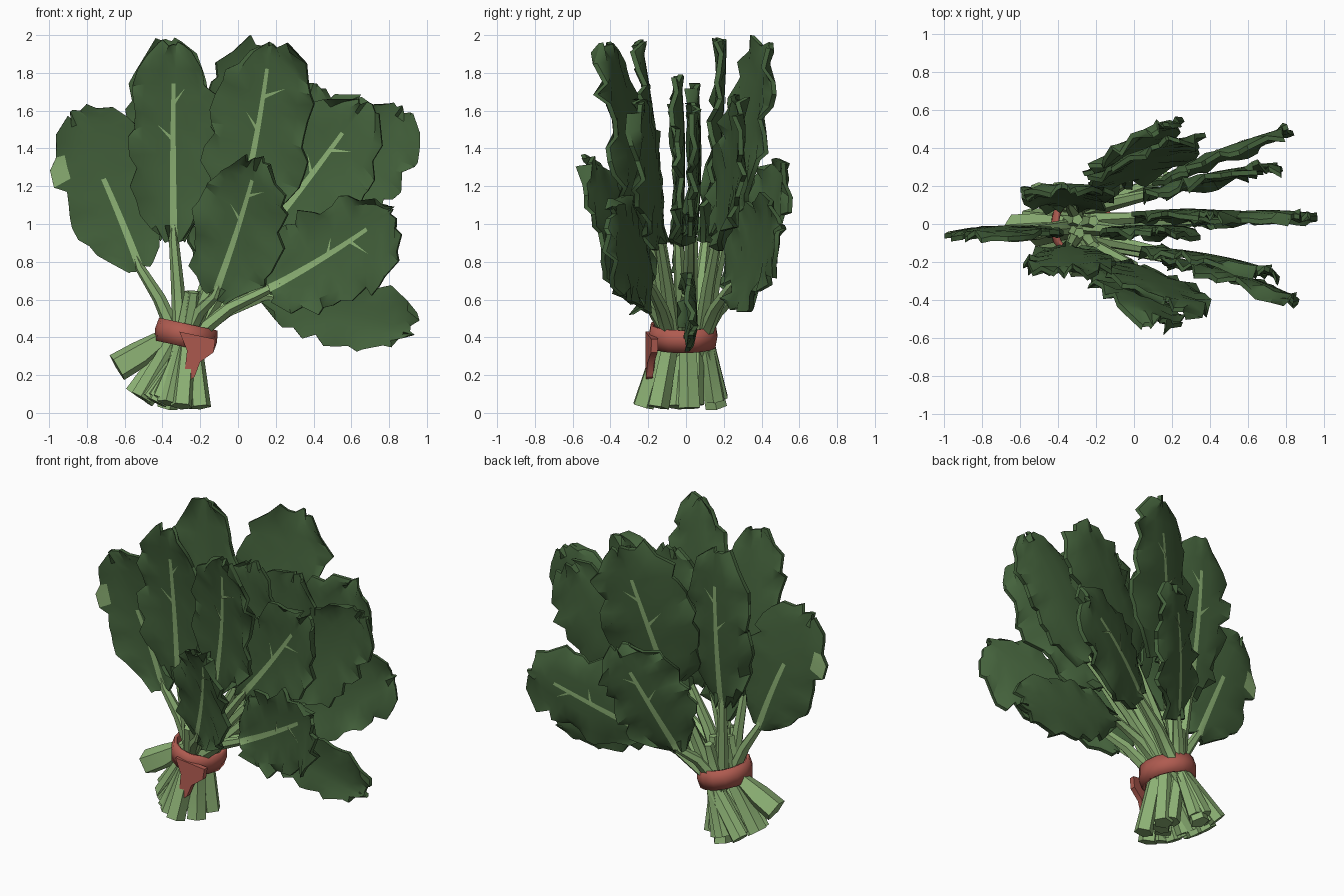
import bpy
import bmesh
import math
import random
from mathutils import Vector

random.seed(7)
old = bpy.data.objects.get("Cube")
if old:
    bpy.data.objects.remove(old, do_unlink=True)


def make_material(name, color):
    mat = bpy.data.materials.new(name)
    mat.use_nodes = True
    rgba = (*color, 1.0)
    mat.diffuse_color = rgba
    shader = mat.node_tree.nodes["Principled BSDF"]
    shader.inputs["Base Color"].default_value = rgba
    shader.inputs["Roughness"].default_value = 0.8
    return mat


leaf_green = make_material("leaf_green", (0.058, 0.122, 0.045))
stem_green = make_material("stem_green", (0.27, 0.45, 0.18))
band_red = make_material("band_red", (0.43, 0.105, 0.08))


def finish(bm, name, materials, angle=35):
    """Turn a bmesh into a named, shaded object."""
    bmesh.ops.recalc_face_normals(bm, faces=bm.faces)
    mesh = bpy.data.meshes.new(name)
    bm.to_mesh(mesh)
    bm.free()
    for mat in materials:
        mesh.materials.append(mat)
    mesh.shade_smooth()
    mesh.set_sharp_from_angle(angle=math.radians(angle))
    obj = bpy.data.objects.new(name, mesh)
    bpy.context.collection.objects.link(obj)
    return obj


def jitter(amount):
    return random.uniform(-amount, amount)


# Leaf blade: a thin ruffled slab; the midrib and side veins show on the sides in "veined"
def make_leaf(name, base, tip, width, yaw, rib, veined, ruffle, patch=(), rows=15):
    along = tip - base
    length = along.length
    along.normalize()
    hint = Vector((yaw, -1, 0))
    normal = (hint - along * hint.dot(along)).normalized()
    across = normal.cross(along)
    bend = jitter(0.07)
    columns = (-1, -0.7, -0.35, 0, 0, 0.35, 0.7, 1)
    last = len(columns) - 1
    thick = 0.016

    def half_width(t):
        return 0.5 * width * max(0.3, (1 - abs(2 * t - 1) ** 2.8) ** 0.5)

    def place(u, v, w):
        return base + across * u + along * v + normal * w

    def cup(s, t):
        return 0.025 * s * s - 0.02 * math.sin(math.pi * t)

    bm = bmesh.new()
    front, back = [], []
    for r in range(rows):
        t = r / (rows - 1)
        mid = bend * t * t
        for c, s in enumerate(columns):
            edge = abs(s) == 1
            end = r in (0, rows - 1)
            reach = half_width(t) * (1 + (random.uniform(-0.16, 0.14) if edge else 0))
            u = mid * (1 - abs(s)) + s * reach
            if s == 0:
                u += (1 if c > last / 2 else -1) * (0.02 - 0.012 * t)
            v = t * length + (jitter(0.025) if edge or end else 0)
            wave = jitter(ruffle) if edge or end else jitter(0.4 * ruffle) if abs(s) > 0.5 else 0
            w = cup(s, t) + wave
            half = thick * (0.8 if edge or end else 1)
            front.append(bm.verts.new(place(u, v, w + half)))
            back.append(bm.verts.new(place(u, v, w - half)))

    n = len(columns)
    for r in range(rows - 1):
        for c in range(last):
            i = r * n + c
            ring = (i, i + 1, i + n + 1, i + n)
            midrib = c == last // 2 and r < rows * rib
            pale = midrib or (c == last - 1 and r in patch)
            for sign, grid in ((1, front), (-1, back)):
                face = bm.faces.new([grid[k] for k in ring])
                face.material_index = 1 if pale and sign in veined else 0
    rim = list(range(n)) + [r * n + last for r in range(1, rows)]
    rim += [(rows - 1) * n + c for c in range(last - 1, -1, -1)]
    rim += [r * n for r in range(rows - 2, 0, -1)]
    for a, b in zip(rim, rim[1:] + rim[:1]):
        bm.faces.new((front[a], front[b], back[b], back[a]))

    # Side veins lie just above the face
    if rib > 0.6:
        for t, side in ((rib - 0.22, 1), (rib - 0.04, -1)):
            mid = bend * t * t
            s = 0.34 * side
            for sign in veined:
                lift = sign * (thick + 0.005)
                points = [(mid, t - 0.014, 0), (mid, t + 0.014, 0), (s * half_width(t), t + 0.08, s)]
                face = bm.faces.new([bm.verts.new(place(u, v * length, cup(k, v) + lift))
                                     for u, v, k in points])
                face.material_index = 1
    return finish(bm, name, (leaf_green, stem_green))


# Stem: a faceted tube through a few points with changing radius
def make_stem(name, points, radii, sides=6):
    bm = bmesh.new()
    rings = []
    turn = random.random()
    for i, (p, radius) in enumerate(zip(points, radii)):
        direction = points[min(i + 1, len(points) - 1)] - points[max(i - 1, 0)]
        direction.normalize()
        side = Vector((0, 1, 0))
        side = (side - direction * side.dot(direction)).normalized()
        other = direction.cross(side)
        ring = []
        for k in range(sides):
            a = math.tau * (k + turn) / sides
            ring.append(bm.verts.new(p + radius * (side * math.cos(a) + other * math.sin(a))))
        rings.append(ring)
    for low, high in zip(rings, rings[1:]):
        for k in range(sides):
            j = (k + 1) % sides
            bm.faces.new((low[k], low[j], high[j], high[k]))
    bm.faces.new(rings[0])
    bm.faces.new(rings[-1])
    return finish(bm, name, (stem_green,), 30)


def leaf_with_stem(name, base, tip, width, yaw, rib, veined, ruffle=0.036, patch=()):
    make_leaf(name, base, tip, width, yaw, rib, veined, ruffle, patch)
    lean = min(1, max(0, (base.x + 0.55) / 0.75))
    side = max(-1, min(1, base.y / 0.2))
    foot = Vector((-0.21 - 0.29 * lean + jitter(0.04), 0.17 * side - 0.03 + jitter(0.04),
                   0.025 + 0.06 * lean + jitter(0.015)))
    # Keep the cut ends inside a slanted oval
    foot.y = max(-0.57 - foot.x, min(-0.2 - foot.x, foot.y))
    waist = Vector((-0.34 + 0.13 * lean, 0.1 * side, 0.42))
    neck = waist.lerp(base, 0.45) + Vector((0, 0, 0.03))
    inside = base.lerp(tip, 0.08)
    make_stem(name + "_stem", [foot, waist, neck, base, inside],
              [0.055, 0.043, 0.035, 0.026, 0.012])


# Outer leaves: name, base, tip, width, yaw, front and back midrib lengths,
# then the shift and extra width of the back copy
outer = (
    ("tall_right_leaf", (-0.34, -0.13, 0.92), (-0.36, -0.25, 1.97), 0.45, 0.0,
     0.72, 0.72, (0, -0.05), 0),
    ("tall_middle_leaf", (0.0, -0.22, 1.0), (0.22, -0.42, 1.95), 0.54, -0.25,
     0.74, 0.68, (-0.08, 0), 0.06),
    ("upper_left_leaf", (0.12, -0.14, 0.92), (0.69, -0.25, 1.62), 0.54, -0.15,
     0.7, 0, (0, 0.05), 0),
    ("short_middle_leaf", (-0.12, -0.25, 0.62), (0.12, -0.51, 1.33), 0.48, -0.35,
     0.78, 0.72, (0, 0.01), 0),
    ("lower_left_leaf", (0.17, -0.18, 0.66), (0.84, -0.39, 1.02), 0.52, -0.2,
     0.68, 0.68, (-0.05, 0.1), 0),
)
flip = Vector((1, -1, 1))
for name, base, tip, width, yaw, rib, back_rib, shift, extra in outer:
    base, tip, shift = Vector(base), Vector(tip), Vector((*shift, 0))
    leaf_with_stem("front_" + name, base, tip, width, yaw, rib, (1,))
    leaf_with_stem("back_" + name, base * flip + shift * 0.5, tip * flip + shift,
                   width + extra, -yaw * 1.2, back_rib, (-1,))

# Inner leaves along the middle of the bunch
inner = (
    ("low_left_leaf", (0.15, 0.0, 0.62), (0.94, 0.04, 0.47), 0.36),
    ("far_left_leaf", (0.38, 0.02, 0.94), (0.87, 0.05, 1.62), 0.48),
    ("inner_leaf", (0.0, -0.04, 0.9), (0.16, -0.04, 1.77), 0.46),
    ("inner_left_leaf", (0.15, 0.04, 0.9), (0.4, 0.05, 1.74), 0.46),
)
for name, base, tip, width in inner:
    leaf_with_stem(name, Vector(base), Vector(tip), width, 0, 0, (), 0.024)
leaf_with_stem("side_right_leaf", Vector((-0.52, -0.03, 0.77)), Vector((-0.83, -0.06, 1.6)),
               0.5, 0, 0.5, (1, -1), 0.024, (9, 10))

# Short cut stems that splay out below the band
feet = ((-0.2, -0.15, 0.03), (-0.21, 0.02, 0.025), (-0.3, -0.23, 0.035), (-0.51, -0.06, 0.08),
        (-0.38, 0.16, 0.03), (-0.37, -0.2, 0.05), (-0.55, 0.03, 0.1))
for i, foot in enumerate(feet):
    foot = Vector(foot)
    waist = Vector((-0.28 + 0.25 * (foot.x + 0.36), foot.y * 0.5, 0.42))
    top = waist + Vector((0.03, foot.y * 0.3, 0.22))
    make_stem(f"cut_stem_{i + 1}", [foot, waist, top], [0.06, 0.045, 0.03], 5)

# Thick stub bent out to the right
make_stem("bent_stub", [Vector((-0.64, -0.03, 0.24)), Vector((-0.52, -0.02, 0.31)),
                        Vector((-0.36, 0, 0.42))], [0.08, 0.075, 0.04], 5)

# Tie band around the stems, tilted down toward the model's left
bm = bmesh.new()
loops = []
for height, grow in ((-0.06, 1.0), (0, 1.06), (0.06, 1.0)):
    loop = []
    for k in range(14):
        a = math.tau * k / 14
        x = 0.155 * grow * math.cos(a)
        loop.append(bm.verts.new((-0.275 + x + 0.2 * height, 0.175 * grow * math.sin(a) - 0.015,
                                  0.41 + height - 0.22 * x)))
    loops.append(loop)
for low, high in zip(loops, loops[1:]):
    for k in range(14):
        j = (k + 1) % 14
        bm.faces.new((low[k], low[j], high[j], high[k]))
band = finish(bm, "tie_band", (band_red,))
solid = band.modifiers.new("thickness", "SOLIDIFY")
solid.thickness = 0.02

# Loose band end hanging at the front
bm = bmesh.new()
corners = ((-0.31, 0.43), (-0.12, 0.39), (-0.13, 0.32), (-0.2, 0.27), (-0.23, 0.19),
           (-0.29, 0.15), (-0.27, 0.33))
outer_side = [bm.verts.new((x, -0.215 + 0.25 * max(0, x + 0.25), z)) for x, z in corners]
face = bm.faces.new(outer_side)
made = bmesh.ops.extrude_face_region(bm, geom=[face])
moved = [v for v in made["geom"] if isinstance(v, bmesh.types.BMVert)]
bmesh.ops.translate(bm, verts=moved, vec=(0, 0.035, 0))
finish(bm, "band_tail", (band_red,))
